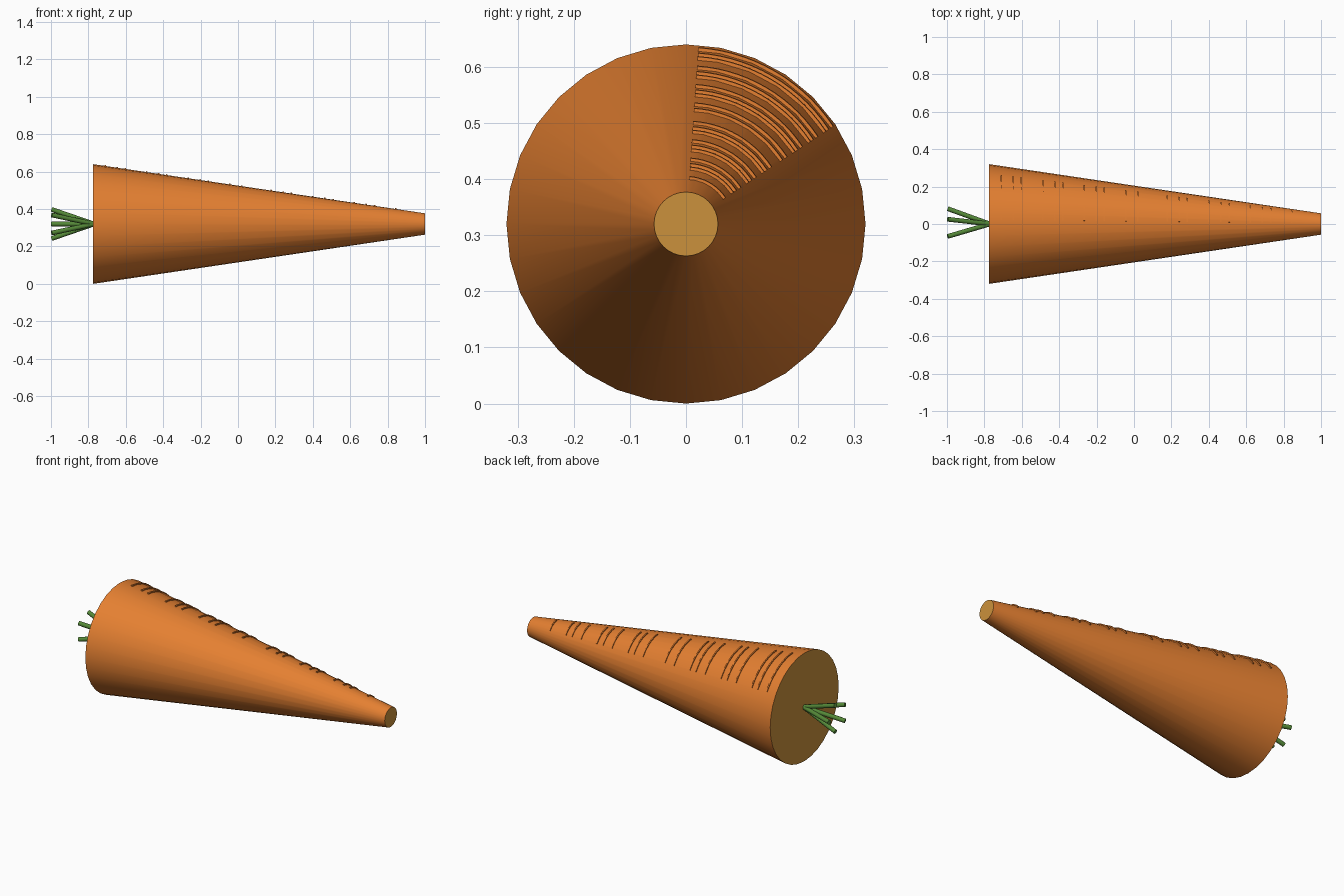
import bpy, bmesh, math
from mathutils import Vector

if "Cube" in bpy.data.objects:
    bpy.data.objects.remove(bpy.data.objects["Cube"])

AXIS_Z = 0.32
X_BIG, X_TIP = -0.775, 1.0
R_BIG, R_TIP = 0.32, 0.057


def material(name, rgb):
    m = bpy.data.materials.new(name)
    m.diffuse_color = (*rgb, 1)
    m.use_nodes = True
    m.node_tree.nodes["Principled BSDF"].inputs["Base Color"].default_value = m.diffuse_color
    return m


orange = material("orange_skin", (0.78, 0.215, 0.031))
tan = material("tan_flesh", (0.60, 0.285, 0.045))
green = material("leaf_green", (0.09, 0.25, 0.04))


def finish(name, bm, mats):
    bmesh.ops.recalc_face_normals(bm, faces=bm.faces)
    me = bpy.data.meshes.new(name)
    bm.to_mesh(me)
    bm.free()
    for m in mats:
        me.materials.append(m)
    ob = bpy.data.objects.new(name, me)
    bpy.context.collection.objects.link(ob)
    bpy.ops.object.select_all(action='DESELECT')
    ob.select_set(True)
    bpy.context.view_layer.objects.active = ob
    bpy.ops.object.shade_smooth_by_angle(angle=math.radians(35))
    return ob


def radius(x):
    return R_BIG + (R_TIP - R_BIG) * (x - X_BIG) / (X_TIP - X_BIG)


def on_cone(x, angle, lift):
    r = radius(x) + lift
    return Vector((x, r * math.sin(angle), AXIS_Z + r * math.cos(angle)))


def tube(bm, a, b, r1, r2, sides):
    rings = []
    q = (b - a).to_track_quat('Z', 'Y')
    for p, r in ((a, r1), (b, r2)):
        rings.append([bm.verts.new(p + q @ Vector((
            r * math.cos(math.tau * i / sides), r * math.sin(math.tau * i / sides), 0)))
            for i in range(sides)])
    for i in range(sides):
        j = (i + 1) % sides
        bm.faces.new((rings[0][i], rings[0][j], rings[1][j], rings[1][i]))
    bm.faces.new(rings[0])
    bm.faces.new(rings[1])


# Tapered root with flat tan ends
bm = bmesh.new()
tube(bm, Vector((X_BIG, 0, AXIS_Z)), Vector((X_TIP, 0, AXIS_Z)), R_BIG, R_TIP, 32)
for f in bm.faces:
    f.material_index = 1 if len(f.verts) > 4 else 0
finish("root", bm, [orange, tan])

# Thin raised wrinkles on the upper back, in repeating groups of three
bm = bmesh.new()
START, END, STEPS, HALF = math.radians(4), math.radians(56.5), 14, 0.004
places = [-0.71 + 0.222 * g + d for g in range(8) for d in (0, 0.065, 0.108)]
skipped = (11, 22, 23)
for n, x in enumerate(places):
    if n in skipped:
        continue
    rings = []
    for i in range(STEPS + 1):
        a = START + (END - START) * i / STEPS
        rings.append([bm.verts.new(on_cone(x + dx, a, h)) for dx, h in
                      ((-HALF, -0.005), (HALF, -0.005), (HALF, 0.005), (-HALF, 0.005))])
    for p, q in zip(rings, rings[1:]):
        for k in range(4):
            m = (k + 1) % 4
            bm.faces.new((p[k], p[m], q[m], q[k]))
    bm.faces.new(rings[0])
    bm.faces.new(rings[-1])
finish("skin_wrinkles", bm, [orange])

# Five stems fanning out from the centre of the big end
bm = bmesh.new()
for i in range(5):
    a = math.tau * i / 5
    tip = Vector((-0.996, 0.082 * math.cos(a), AXIS_Z + 0.082 * math.sin(a)))
    tube(bm, Vector((X_BIG + 0.005, 0, AXIS_Z)), tip, 0.0125, 0.0125, 12)
finish("stems", bm, [green])
